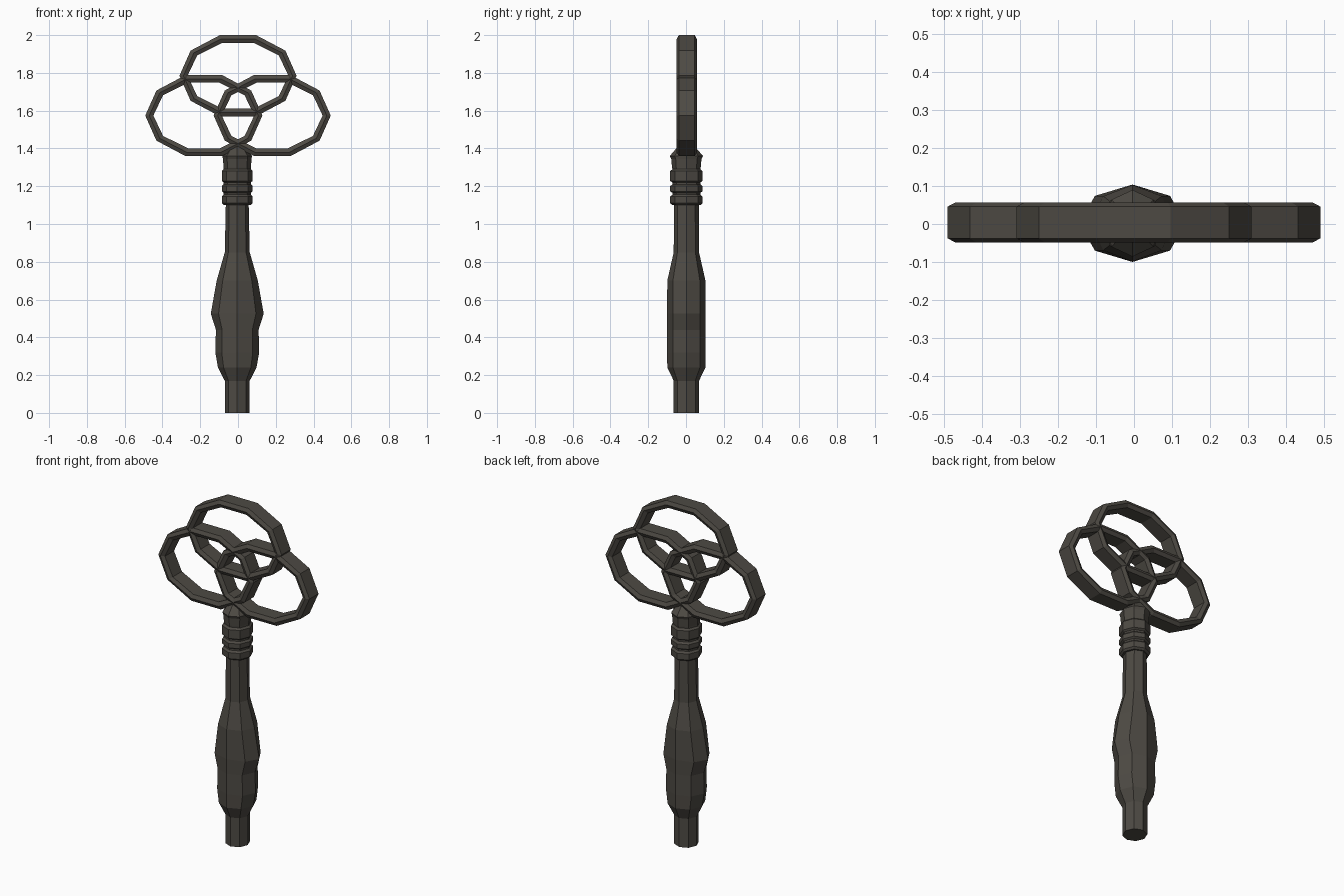
import bpy, math

if "Cube" in bpy.data.objects:
    bpy.data.objects.remove(bpy.data.objects["Cube"])

mat = bpy.data.materials.new("dark iron")
mat.diffuse_color = (0.075, 0.068, 0.057, 1)
mat.use_nodes = True
mat.node_tree.nodes["Principled BSDF"].inputs["Base Color"].default_value = mat.diffuse_color


def make_object(name, verts, faces):
    mesh = bpy.data.meshes.new(name)
    mesh.from_pydata(verts, [], faces)
    mesh.materials.append(mat)
    mesh.update()
    obj = bpy.data.objects.new(name, mesh)
    bpy.context.collection.objects.link(obj)
    return obj


def lathe(name, profile, cx=-0.004, cy=0.002, n=8):
    """Stack of n-sided elliptical sections (z, rx, ry), capped at both ends."""
    verts, faces = [], []
    for z, rx, ry in profile:
        for i in range(n):
            a = 2 * math.pi * i / n
            verts.append((cx + rx * math.cos(a), cy + ry * math.sin(a), z))
    for k in range(len(profile) - 1):
        for i in range(n):
            j = (i + 1) % n
            faces.append((k * n + i, k * n + j, (k + 1) * n + j, (k + 1) * n + i))
    faces.append(tuple(reversed(range(n))))
    faces.append(tuple(range((len(profile) - 1) * n, len(profile) * n)))
    return make_object(name, verts, faces)


def ring(name, cx, cz, n=10):
    """Ten-sided oval ring with a deep hexagonal section."""
    section = [(0, -0.042), (0, 0.042), (-0.021, 0.053),
               (-0.043, 0.042), (-0.043, -0.042), (-0.021, -0.053)]
    m = len(section)
    verts, faces = [], []
    for i in range(n):
        a = 2 * math.pi * i / n
        for d, y in section:
            verts.append((cx + (0.31 + d) * math.cos(a), 0.004 + y,
                          cz + (0.226 + d) * math.sin(a)))
    for i in range(n):
        i2 = (i + 1) % n
        for k in range(m):
            k2 = (k + 1) % m
            faces.append((i * m + k, i * m + k2, i2 * m + k2, i2 * m + k))
    return make_object(name, verts, faces)


# Shaft with the swollen grip
lathe("shaft", [
    (0, 0.066, 0.067), (0.17, 0.066, 0.067), (0.24, 0.102, 0.101),
    (0.32, 0.116, 0.102), (0.44, 0.113, 0.102), (0.525, 0.14, 0.102),
    (0.70, 0.109, 0.101), (0.85, 0.066, 0.067), (1.13, 0.06, 0.066)])

# Banded collar below the rings, closing in a cone
lathe("collar", [
    (1.10, 0.072, 0.074), (1.11, 0.082, 0.086), (1.145, 0.082, 0.086),
    (1.155, 0.072, 0.074), (1.165, 0.072, 0.074), (1.173, 0.082, 0.086),
    (1.20, 0.082, 0.086), (1.21, 0.072, 0.074), (1.22, 0.072, 0.074),
    (1.228, 0.082, 0.086), (1.28, 0.082, 0.086), (1.29, 0.072, 0.074),
    (1.30, 0.072, 0.076), (1.345, 0.076, 0.08), (1.36, 0.078, 0.088),
    (1.41, 0.04, 0.045)])

# Three interlaced oval rings
ring("top_ring", 0, 1.785)
ring("left_ring", -0.181, 1.574)
ring("right_ring", 0.181, 1.574)
